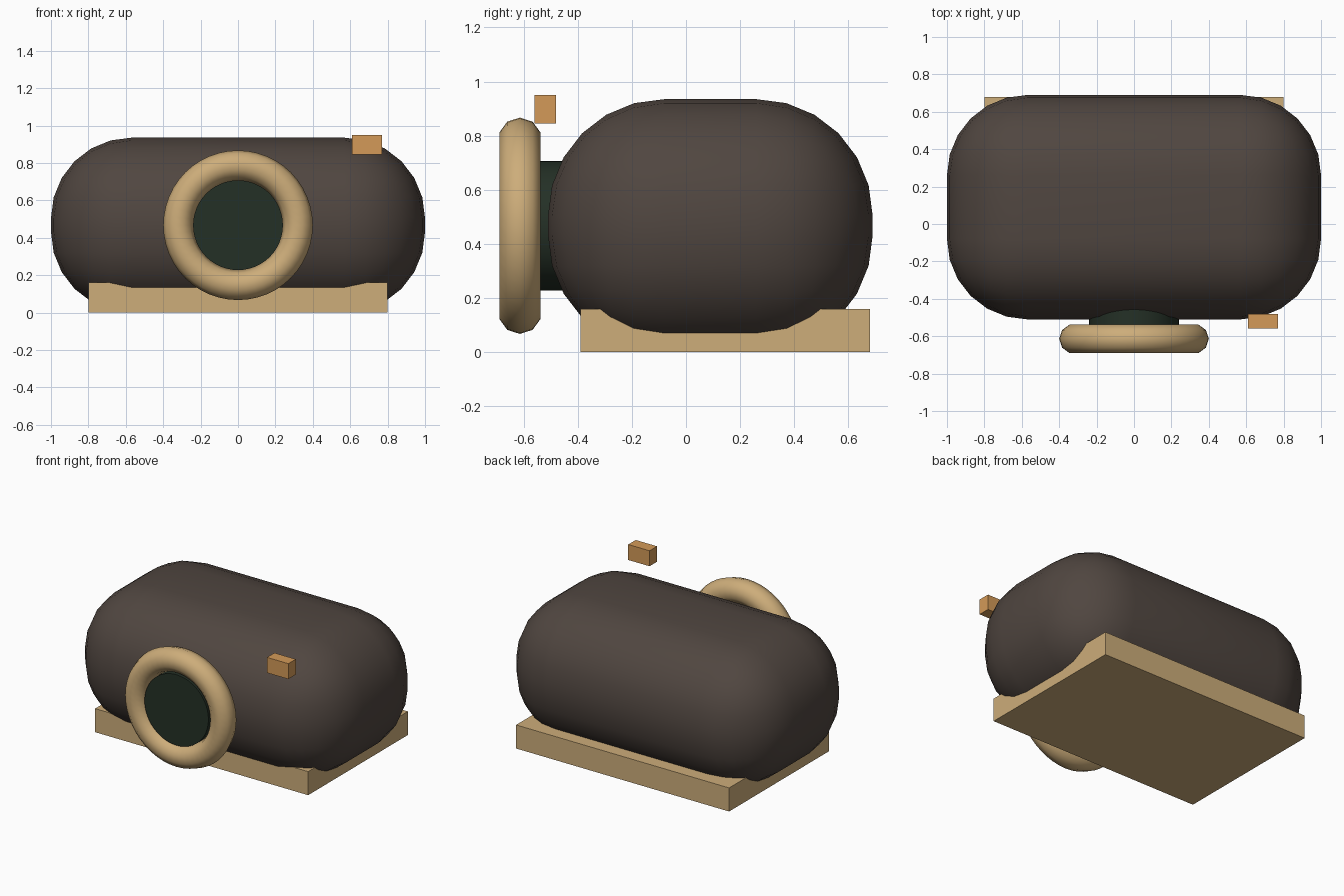
import bpy
import math

default = bpy.data.objects.get("Cube")
if default:
    bpy.data.objects.remove(default, do_unlink=True)


def material(name, rgb):
    """Flat material from 0-255 display values, stored as linear."""
    linear = [((c / 255 + 0.055) / 1.055) ** 2.4 for c in rgb]
    mat = bpy.data.materials.new(name)
    mat.use_nodes = True
    mat.diffuse_color = (*linear, 1)
    mat.node_tree.nodes["Principled BSDF"].inputs["Base Color"].default_value = (*linear, 1)
    return mat


def finish(name, mat):
    obj = bpy.context.object
    obj.name = name
    obj.data.name = name
    obj.data.materials.append(mat)
    return obj


def box(name, mat, low, high):
    """Box between two opposite corners."""
    centre = [(a + b) / 2 for a, b in zip(low, high)]
    bpy.ops.mesh.primitive_cube_add(size=1, location=centre)
    obj = finish(name, mat)
    obj.scale = [b - a for a, b in zip(low, high)]
    bpy.ops.object.transform_apply(location=False, rotation=False, scale=True)
    return obj


brown = material("dark brown", (80, 70, 64))
tan = material("tan", (205, 173, 122))
orange = material("orange brown", (212, 154, 88))
green = material("dark green", (36, 48, 38))

LENS_Z = 0.467
FACING = (math.pi / 2, 0, 0)

# Rounded body
body = box("body", brown, (-1, -0.51, 0.001), (1, 0.69, 0.935))
bevel = body.modifiers.new("rounding", "BEVEL")
bevel.width = 0.43
bevel.segments = 6
bpy.ops.object.modifier_apply(modifier=bevel.name)
bpy.ops.object.shade_smooth()

# Base plate and small block at the upper front
box("base_plate", tan, (-0.8, -0.39, 0), (0.8, 0.68, 0.16))
box("small_block", orange, (0.61, -0.56, 0.845), (0.77, -0.48, 0.95))

# Lens barrel, running back into the body
front, back = -0.66, -0.3
bpy.ops.mesh.primitive_cylinder_add(vertices=48, radius=0.24, depth=back - front,
                                    location=(0, (front + back) / 2, LENS_Z), rotation=FACING)
finish("lens_barrel", green)
bpy.ops.object.shade_smooth_by_angle(angle=math.radians(30))

# Ring around the lens
bpy.ops.mesh.primitive_torus_add(major_segments=48, minor_segments=10,
                                 major_radius=0.32, minor_radius=0.08,
                                 location=(0, -0.614, LENS_Z), rotation=FACING)
finish("lens_ring", tan)
bpy.ops.object.shade_smooth()
